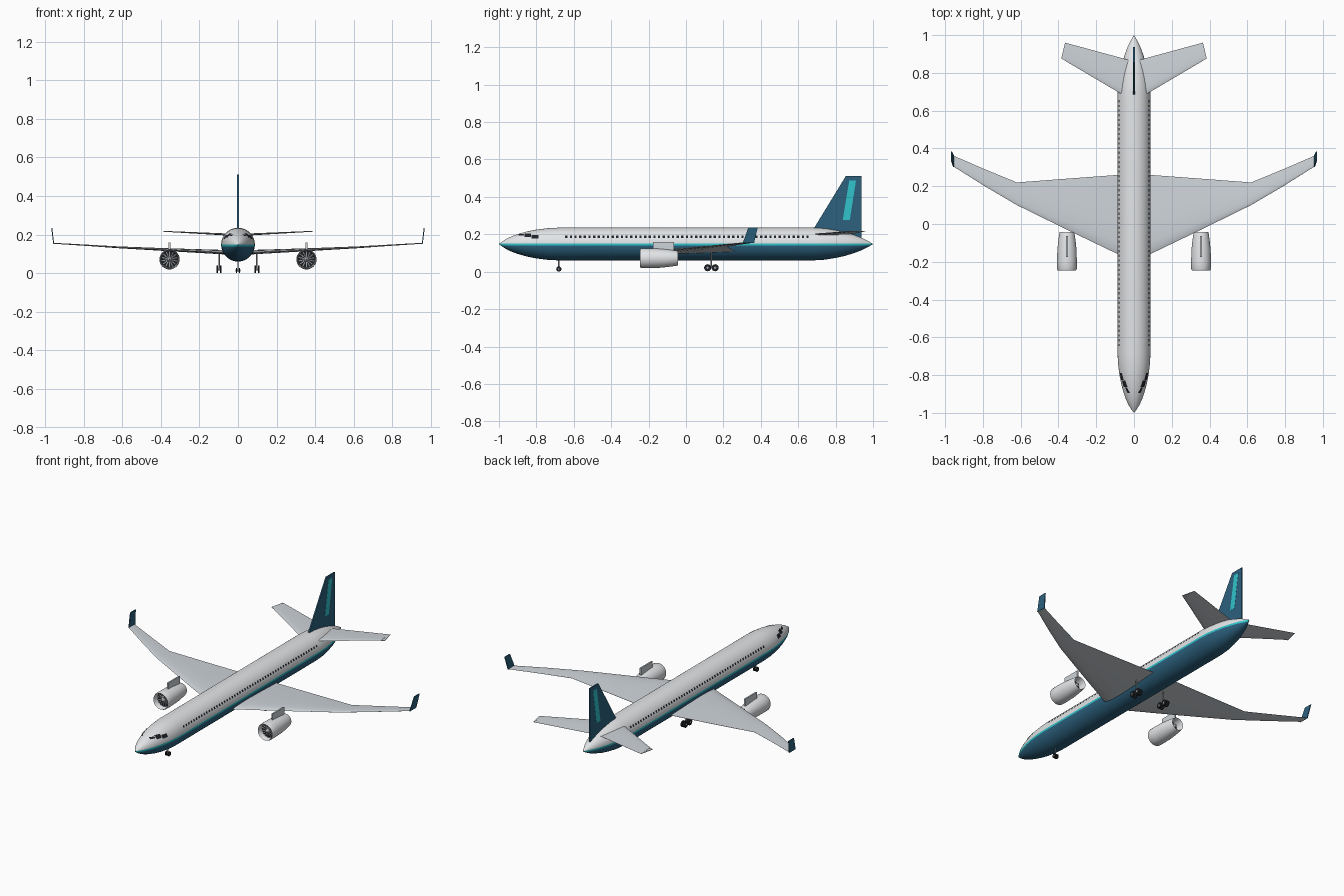
import bpy, bmesh, math
from mathutils import Vector, Matrix

if "Cube" in bpy.data.objects:
    bpy.data.objects.remove(bpy.data.objects["Cube"])

def material(name, r, g, b):
    m = bpy.data.materials.new(name)
    m.diffuse_color = (r, g, b, 1)
    m.use_nodes = True
    m.node_tree.nodes["Principled BSDF"].inputs["Base Color"].default_value = m.diffuse_color
    return m

WHITE = material("white paint", 0.78, 0.80, 0.82)
GREY = material("wing grey", 0.62, 0.66, 0.70)
BLUE = material("deep blue", 0.025, 0.12, 0.21)
TEAL = material("bright teal", 0.03, 0.55, 0.60)
BLACK = material("black", 0.012, 0.014, 0.018)
STEEL = material("steel", 0.35, 0.37, 0.39)

def finish(name, bm, mats, smooth=True):
    bmesh.ops.recalc_face_normals(bm, faces=bm.faces)
    me = bpy.data.meshes.new(name)
    bm.to_mesh(me)
    bm.free()
    ob = bpy.data.objects.new(name, me)
    bpy.context.collection.objects.link(ob)
    for m in mats:
        me.materials.append(m)
    if smooth:
        bpy.ops.object.select_all(action='DESELECT')
        bpy.context.view_layer.objects.active = ob
        ob.select_set(True)
        bpy.ops.object.shade_smooth_by_angle(angle=math.radians(35))
    return ob

def loft(bm, rings, caps=True):
    vs = [[bm.verts.new(p) for p in r] for r in rings]
    n = len(vs[0])
    for a, b in zip(vs, vs[1:]):
        for i in range(n):
            bm.faces.new((a[i], a[(i + 1) % n], b[(i + 1) % n], b[i]))
    if caps:
        bm.faces.new(vs[0])
        bm.faces.new(vs[-1])

def revolve(bm, profile, x, z, n=32, caps=False):
    """Profile of (y, radius) turned around a lengthwise axis."""
    loft(bm, [[(x + r * math.cos(2 * math.pi * i / n), y, z + r * math.sin(2 * math.pi * i / n))
               for i in range(n)] for y, r in profile], caps)

def box(bm, centre, size, rot=Matrix()):
    bmesh.ops.create_cube(bm, size=1, matrix=Matrix.Translation(centre) @ rot @ Matrix.Diagonal((*size, 1)))

def rod(bm, centre, r, length, axis):
    rot = Matrix.Rotation(math.pi / 2, 4, 'Y') if axis == 'X' else Matrix()
    bmesh.ops.create_cone(bm, cap_ends=True, segments=16, radius1=r, radius2=r, depth=length,
                          matrix=Matrix.Translation(centre) @ rot)

# Fuselage: turned body, cut level for the paint lines
ZC = 0.148
BODY = [(-1, .0005), (-.985, .012), (-.96, .028), (-.93, .042), (-.9, .053), (-.85, .067), (-.8, .077),
        (-.74, .0845), (-.68, .0875), (.68, .0875), (.74, .084), (.8, .0745), (.85, .0635),
        (.9, .048), (.94, .033), (.975, .015), (1, .0005)]

def radius(y):
    for (a, ra), (b, rb) in zip(BODY, BODY[1:]):
        if a <= y <= b:
            return ra + (rb - ra) * (y - a) / (b - a)

def skin(y, z, side, lift):
    """Point on the fuselage side, lifted off the surface."""
    r = radius(y)
    dz = z - ZC
    x = math.sqrt(max(r * r - dz * dz, 0))
    k = (r + lift) / r
    return Vector((side * x * k, y, ZC + dz * k))

bm = bmesh.new()
revolve(bm, BODY, 0, ZC, 48, True)
for h in (0.139, 0.150):
    bmesh.ops.bisect_plane(bm, geom=bm.verts[:] + bm.edges[:] + bm.faces[:],
                           plane_co=(0, 0, h), plane_no=(0, 0, 1))
for f in bm.faces:
    h = f.calc_center_median().z
    f.material_index = 0 if h > 0.150 else 1 if h > 0.139 else 2
finish("fuselage", bm, [WHITE, TEAL, BLUE])

# Cabin windows: small plates along both sides
bm = bmesh.new()
for s in (-1, 1):
    for i in range(53):
        y = -0.64 + i * 1.29 / 52
        bm.faces.new([bm.verts.new(skin(y + dy, 0.186 + dz, s, 0.0012))
                      for dy, dz in ((-.006, -.006), (.006, -.006), (.006, .006), (-.006, .006))])
finish("cabin_windows", bm, [BLACK], False)

# Cockpit windows: three panes each side, following the nose
bm = bmesh.new()
for s in (-1, 1):
    for y0, y1, za, zb in ((-.896, -.866, .191, .199), (-.863, -.829, .184, .203), (-.826, -.788, .177, .196)):
        n = 4
        cols = [[bm.verts.new(skin(y0 + (y1 - y0) * i / n, za + (zb - za) * j / n, s, 0.002))
                 for j in range(n + 1)] for i in range(n + 1)]
        for i in range(n):
            for j in range(n):
                bm.faces.new((cols[i][j], cols[i + 1][j], cols[i + 1][j + 1], cols[i][j + 1]))
finish("cockpit_windows", bm, [BLACK], False)

# Lifting surfaces: aerofoil sections (x, leading y, trailing y, z, thickness)
FOIL = [(0, 0), (.04, .28), (.15, .45), (.35, .5), (.65, .33), (1, .03),
        (1, -.03), (.65, -.28), (.35, -.45), (.15, -.42), (.04, -.26)]

def surface(name, sections, mat, s):
    bm = bmesh.new()
    loft(bm, [[(s * x, a + (b - a) * c, z + t * h) for c, h in FOIL] for x, a, b, z, t in sections])
    return finish(name, bm, [mat])

for s, side in ((-1, "left"), (1, "right")):
    surface(side + "_wing", [(0, -.20, .265, .105, .024), (.085, -.16, .26, .109, .024),
                             (.355, -.03, .24, .121, .016), (.62, .10, .22, .134, .010),
                             (.79, .20, .29, .145, .007), (.957, .305, .362, .155, .005)], GREY, s)
    surface(side + "_tailplane", [(0, .65, .86, .198, .012), (.07, .69, .88, .201, .011),
                                  (.385, .875, .875, .217, .004)][:2] +
            [(.365, .864, .96, .216, .005)], GREY, s)

    # Tailplane tip, raked forward corner
    bm = bmesh.new()
    loft(bm, [[(s * x, y, z) for x, y in ((.364, .864), (.385, .876), (.365, .96))] for z in (.2145, .2175)])
    finish(side + "_tailplane_tip", bm, [GREY], False)

    # Winglet: thin blade leaning outward
    bm = bmesh.new()
    loft(bm, [[(s * (x + d), y, z) for x, y, z in
               ((.953, .303, .153), (.953, .364, .153), (.963, .383, .235), (.963, .333, .235))]
              for d in (0, .005)])
    finish(side + "_winglet", bm, [BLUE], False)

    # Engine: hollow nacelle
    ex, ez = s * 0.355, 0.072
    bm = bmesh.new()
    revolve(bm, [(-.205, .043), (-.238, .045), (-.245, .049), (-.238, .052), (-.20, .0525), (-.14, .051),
                 (-.09, .046), (-.055, .041), (-.043, .038), (-.05, .035), (-.10, .036)], ex, ez, 32)
    finish(side + "_engine_nacelle", bm, [WHITE])

    bm = bmesh.new()
    for y, r in ((-.21, .0445), (-.10, .037)):
        revolve(bm, [(y, r), (y + .004, r)], ex, ez, 32, True)
    finish(side + "_engine_core", bm, [BLACK])

    # Fan blades and spinner
    bm = bmesh.new()
    for i in range(14):
        rot = Matrix.Rotation(i * math.tau / 14, 4, 'Y')
        box(bm, Vector((ex, -.215, ez)) + rot @ Vector((0, 0, .024)), (.0055, .003, .034),
            rot @ Matrix.Rotation(.4, 4, 'Z'))
    revolve(bm, [(-.236, .001), (-.230, .008), (-.212, .014)], ex, ez, 20, True)
    revolve(bm, [(-.10, .022), (-.065, .008), (-.055, .001)], ex, ez, 20, True)
    finish(side + "_engine_fan", bm, [STEEL])

    # Pylon
    bm = bmesh.new()
    box(bm, (ex, -.12, .138), (.009, .112, .044))
    finish(side + "_engine_pylon", bm, [GREY], False)

    # Main landing gear: strut, axles and four wheels
    gx = s * 0.098
    bm = bmesh.new()
    rod(bm, (gx, .136, .065), .004, .09, 'Z')
    box(bm, (gx, .136, .021), (.005, .045, .006))
    for y in (.116, .156):
        rod(bm, (gx, y, .021), .006, .027, 'X')
    finish(side + "_main_strut", bm, [STEEL])
    bm = bmesh.new()
    for y in (.116, .156):
        for d in (-.009, .009):
            rod(bm, (gx + d, y, .021), .019, .008, 'X')
    finish(side + "_main_wheels", bm, [BLACK])

# Nose landing gear
bm = bmesh.new()
rod(bm, (0, -.68, .042), .0035, .055, 'Z')
rod(bm, (0, -.68, .014), .004, .024, 'X')
finish("nose_strut", bm, [STEEL])
bm = bmesh.new()
for d in (-.008, .008):
    rod(bm, (d, -.68, .014), .014, .007, 'X')
finish("nose_wheels", bm, [BLACK])

# Fin with a stripe plate on each side
def plate(name, pts, half, mat):
    bm = bmesh.new()
    loft(bm, [[(x, y, z) for y, z in pts] for x in (-half, half)])
    finish(name, bm, [mat], False)

plate("fin", [(.66, .20), (.685, .234), (.855, .512), (.937, .512), (.937, .18)], .004, BLUE)
plate("fin_stripe", [(.838, .277), (.876, .277), (.909, .488), (.873, .488)], .0048, TEAL)
